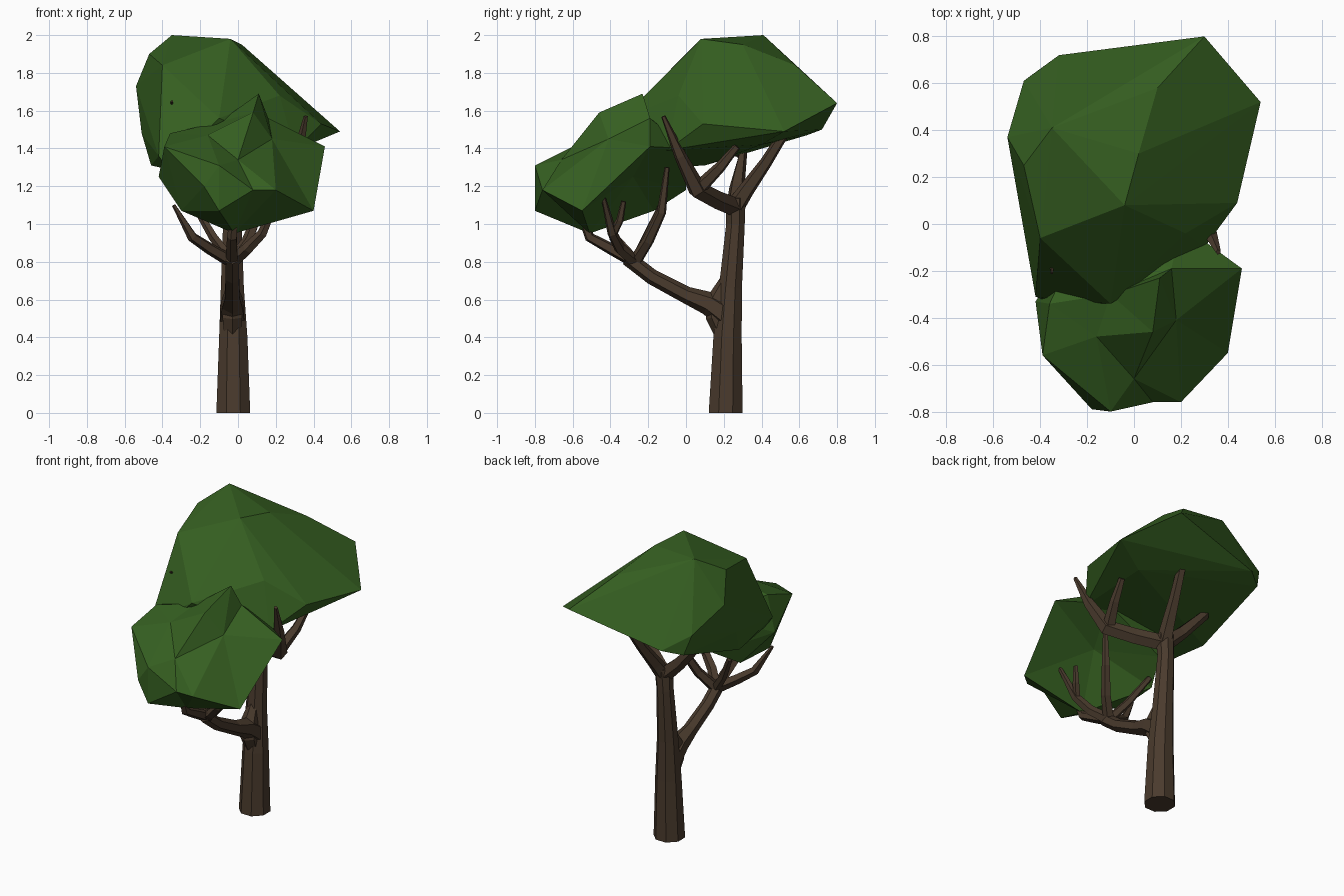
import bpy
import bmesh
import math
from mathutils import Vector

cube = bpy.data.objects.get("Cube")
if cube:
    bpy.data.objects.remove(cube, do_unlink=True)


def make_material(name, colour):
    material = bpy.data.materials.new(name)
    material.use_nodes = True
    material.diffuse_color = (*colour, 1)
    shader = material.node_tree.nodes["Principled BSDF"]
    shader.inputs["Base Color"].default_value = (*colour, 1)
    shader.inputs["Roughness"].default_value = 1
    return material


bark = make_material("brown bark", (.068, .043, .026))
leaves = make_material("green leaves", (.036, .115, .015))


def finish(name, bm, material):
    """Turn a bmesh into a flat-shaded object of one colour."""
    bmesh.ops.recalc_face_normals(bm, faces=bm.faces[:])
    mesh = bpy.data.meshes.new(name)
    bm.to_mesh(mesh)
    bm.free()
    mesh.materials.append(material)
    obj = bpy.data.objects.new(name, mesh)
    bpy.context.scene.collection.objects.link(obj)
    return obj


def limb(name, path, radii, sides=5):
    """Sweep a tapering polygon along a path and cap both ends."""
    points = [Vector(p) for p in path]
    bm = bmesh.new()
    rings = []
    last = len(points) - 1
    for i, (point, radius) in enumerate(zip(points, radii)):
        tangent = (points[min(i + 1, last)] - points[max(i - 1, 0)]).normalized()
        turn = Vector((0, 0, 1)).rotation_difference(tangent)
        ring = []
        for k in range(sides):
            angle = math.tau * (k + .5) / sides
            offset = Vector((math.cos(angle), math.sin(angle), 0)) * radius
            corner = point + turn @ offset
            if point.z == 0:
                corner.z = 0
            ring.append(bm.verts.new(corner))
        rings.append(ring)
    for low, high in zip(rings, rings[1:]):
        for k in range(sides):
            n = (k + 1) % sides
            bm.faces.new((low[k], low[n], high[n], high[k]))
    bm.faces.new(rings[0])
    bm.faces.new(rings[-1])
    return finish(name, bm, bark)


def crown(name, points, centre=None):
    """Wrap corner points in a faceted skin; a centre allows hollows."""
    bm = bmesh.new()
    final = {}
    for p in points:
        place = Vector(p)
        if centre:
            spot = (place - Vector(centre)).normalized()
            final[bm.verts.new(spot)] = place
        else:
            bm.verts.new(place)
    bmesh.ops.convex_hull(bm, input=bm.verts[:])
    loose = [v for v in bm.verts if not v.link_faces]
    bmesh.ops.delete(bm, geom=loose, context='VERTS')
    if centre:
        for vert in bm.verts:
            vert.co = final[vert]
    return finish(name, bm, leaves)


# Trunk and its upper limbs
fork = (-.02, .26, 1.09)
limb("trunk",
     [(-.025, .21, 0), (-.025, .22, .4), (-.03, .235, .66), (-.03, .262, 1), (-.02, .262, 1.14)],
     [.097, .081, .066, .053, .058], sides=8)
limb("upper_left_limb",
     [fork, (.12, .16, 1.13), (.26, .06, 1.18), (.32, -.03, 1.36), (.36, -.12, 1.57)],
     [.052, .05, .05, .034, .012])
limb("upper_left_twig",
     [(.25, .06, 1.18), (.3, .18, 1.3), (.32, .27, 1.41)], [.042, .031, .02])
limb("upper_back_limb",
     [fork, (.0, .32, 1.18), (.03, .42, 1.32), (.06, .52, 1.48)],
     [.052, .044, .034, .028])
limb("upper_right_limb",
     [fork, (-.14, .27, 1.2), (-.3, .3, 1.37), (-.35, .0, 1.52), (-.35, -.21, 1.65)],
     [.052, .042, .03, .02, .006])

# Long front limb and the boughs that spread from it
crotch = (-.03, -.27, .8)
limb("front_limb",
     [(-.03, .22, .51), (-.03, .12, .58), (-.03, 0, .625), (-.03, -.18, .72), (-.03, -.31, .82)],
     [.075, .063, .045, .041, .04], sides=6)
limb("limb_collar",
     [(-.03, .215, .38), (-.03, .165, .51), (-.03, .165, .6), (-.03, .22, .72)],
     [.045, .06, .055, .03], sides=6)
limb("front_right_bough",
     [crotch, (-.15, -.33, .87), (-.24, -.38, .93), (-.34, -.42, 1.1)],
     [.036, .032, .028, .01])
limb("inner_right_bough",
     [crotch, (-.13, -.21, .93), (-.23, -.13, 1.1)], [.03, .025, .018])
limb("front_left_bough",
     [crotch, (.05, -.35, .87), (.13, -.39, .95), (.22, -.44, 1.15)],
     [.036, .032, .027, .012])
limb("front_left_twig",
     [(.12, -.39, .94), (.16, -.35, 1.02), (.18, -.33, 1.12)], [.024, .021, .014])
limb("inner_left_bough",
     [crotch, (.05, -.2, .91), (.11, -.13, 1.06), (.14, -.1, 1.3)],
     [.036, .031, .026, .014])
limb("front_bough",
     [crotch, (-.03, -.4, .87), (-.03, -.51, .93), (-.02, -.56, 1.06)],
     [.036, .032, .028, .02])

# Large upper crown
crown("upper_crown", [
    (-.04, .08, 1.98), (-.35, .41, 2), (.02, .3, 1.95), (.1, .58, 1.84),
    (.3, .8, 1.64), (.54, .52, 1.49), (-.32, .72, 1.5), (-.47, .61, 1.6),
    (-.43, .64, 1.47), (-.54, .37, 1.73), (-.47, .25, 1.9), (-.4, -.06, 1.84),
    (-.42, -.31, 1.36), (-.37, -.33, 1.29), (-.46, .1, 1.31), (-.51, .2, 1.48),
    (-.1, -.34, 1.56), (.22, -.04, 1.68), (.44, .09, 1.53), (.3, -.1, 1.39),
    (.3, .4, 1.42)])

# Smaller front crown with hollows between its points and underneath
crown("front_crown", [
    (.11, -.23, 1.69), (.08, -.46, 1.59), (.18, -.41, 1.45), (.16, -.19, 1.56),
    (0, -.66, 1.34), (-.16, -.48, 1.47), (-.1, -.3, 1.54), (-.36, -.34, 1.48),
    (-.39, -.56, 1.41), (-.1, -.8, 1.31), (-.18, -.79, 1.2), (-.1, -.8, 1.07),
    (.08, -.76, 1.18), (.2, -.76, 1.18), (.4, -.55, 1.07), (.46, -.19, 1.41),
    (-.02, -.51, .95), (-.28, -.17, 1.07), (-.3, -.45, 1.07), (-.42, -.33, 1.25),
    (-.2, .0, 1.18), (.2, .0, 1.4), (-.2, .0, 1.42), (.08, -.28, 1.25)],
    centre=(.04, -.42, 1.34))
